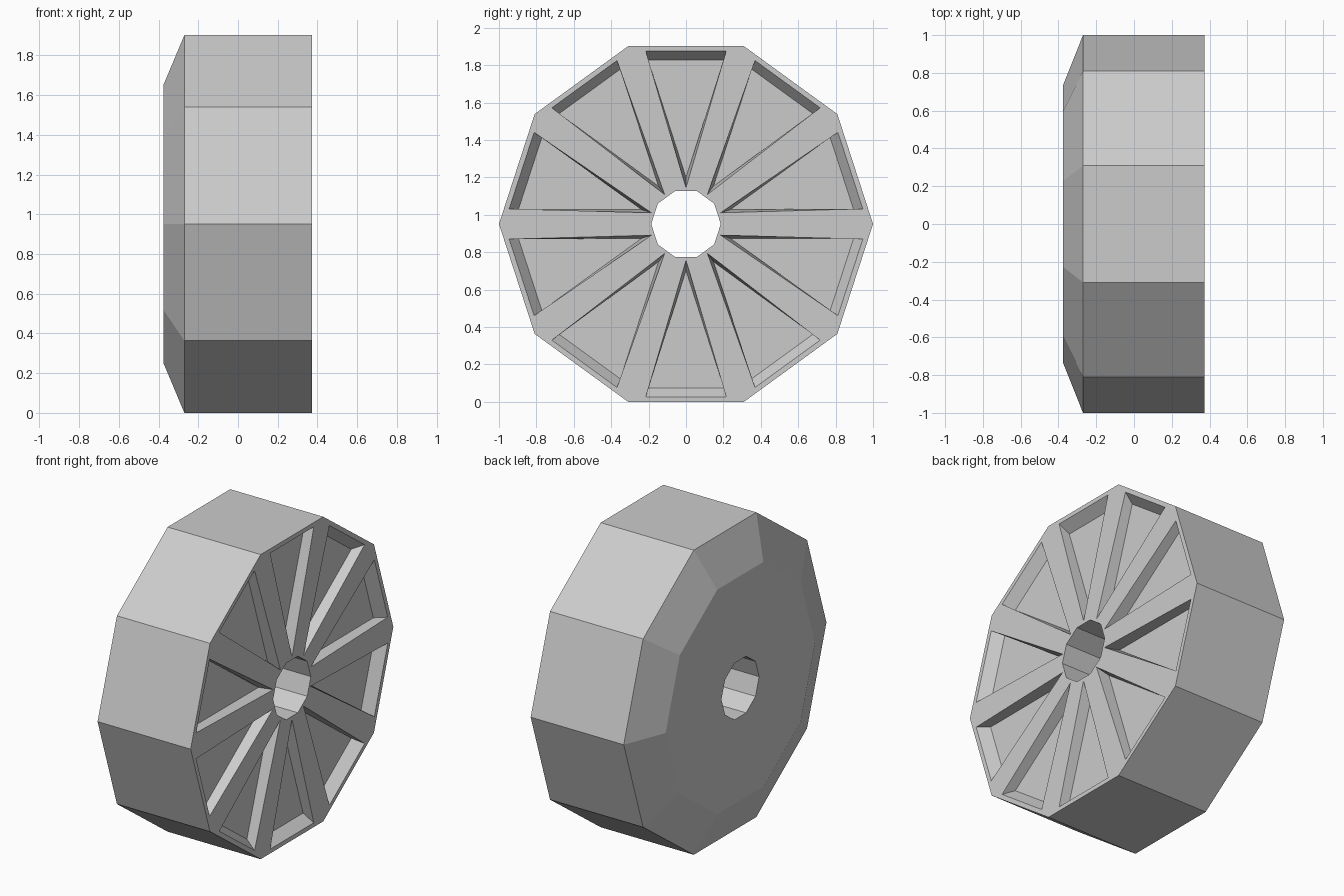
import bpy, bmesh
from math import sin, cos, pi
from mathutils import Matrix

if "Cube" in bpy.data.objects:
    bpy.data.objects.remove(bpy.data.objects["Cube"])

SIDES = 10
STEP = 2 * pi / SIDES
CENTRE_Z = cos(pi / SIDES)
X_FACE, X_BEVEL, X_BACK = 0.373, -0.27, -0.375
POCKET_DEPTH = 0.065

bm = bmesh.new()


def edge_pair(x, radius):
    """Both ends of one polygon side, for the sector pointing up."""
    y, z = radius * sin(STEP / 2), radius * cos(STEP / 2)
    return (x, -y, z), (x, y, z)


def add_sector(turn):
    rot = Matrix.Translation((0, 0, CENTRE_Z)) @ Matrix.Rotation(turn, 4, 'X')

    def pts(coords):
        return [bm.verts.new(rot @ Matrix.Translation(c).translation) for c in coords]

    # tread, bevel, back disc and axle hole share one closed profile
    A, B = pts(edge_pair(X_FACE, 1.0))
    a, b = pts(edge_pair(X_FACE, 0.186))
    loop = [(A, B)] + [tuple(pts(edge_pair(x, r))) for x, r in
                       ((X_BEVEL, 1.0), (X_BACK, 0.737), (X_BACK, 0.186))] + [(a, b)]
    for (p, q), (s, t) in zip(loop, loop[1:]):
        bm.faces.new((p, q, t, s))

    # triangular pocket: rim on the face, tapered floor below
    rim = pts([(X_FACE, -0.215, 0.924), (X_FACE, 0.215, 0.924), (X_FACE, 0, 0.194)])
    xf = X_FACE - POCKET_DEPTH
    floor = pts([(xf, -0.202, 0.876), (xf, 0.202, 0.876), (xf, 0, 0.25)])
    for i in range(3):
        j = (i + 1) % 3
        bm.faces.new((rim[i], rim[j], floor[j], floor[i]))
    bm.faces.new(floor)

    # spoke face around the pocket
    l, r, tip = rim
    for f in ((A, B, r, l), (A, l, tip, a), (B, b, tip, r), (a, tip, b)):
        bm.faces.new(f)


for i in range(SIDES):
    add_sector(i * STEP)

bmesh.ops.remove_doubles(bm, verts=bm.verts, dist=1e-4)
bmesh.ops.recalc_face_normals(bm, faces=bm.faces)

mesh = bpy.data.meshes.new("wheel")
bm.to_mesh(mesh)
bm.free()
wheel = bpy.data.objects.new("wheel", mesh)
bpy.context.collection.objects.link(wheel)
